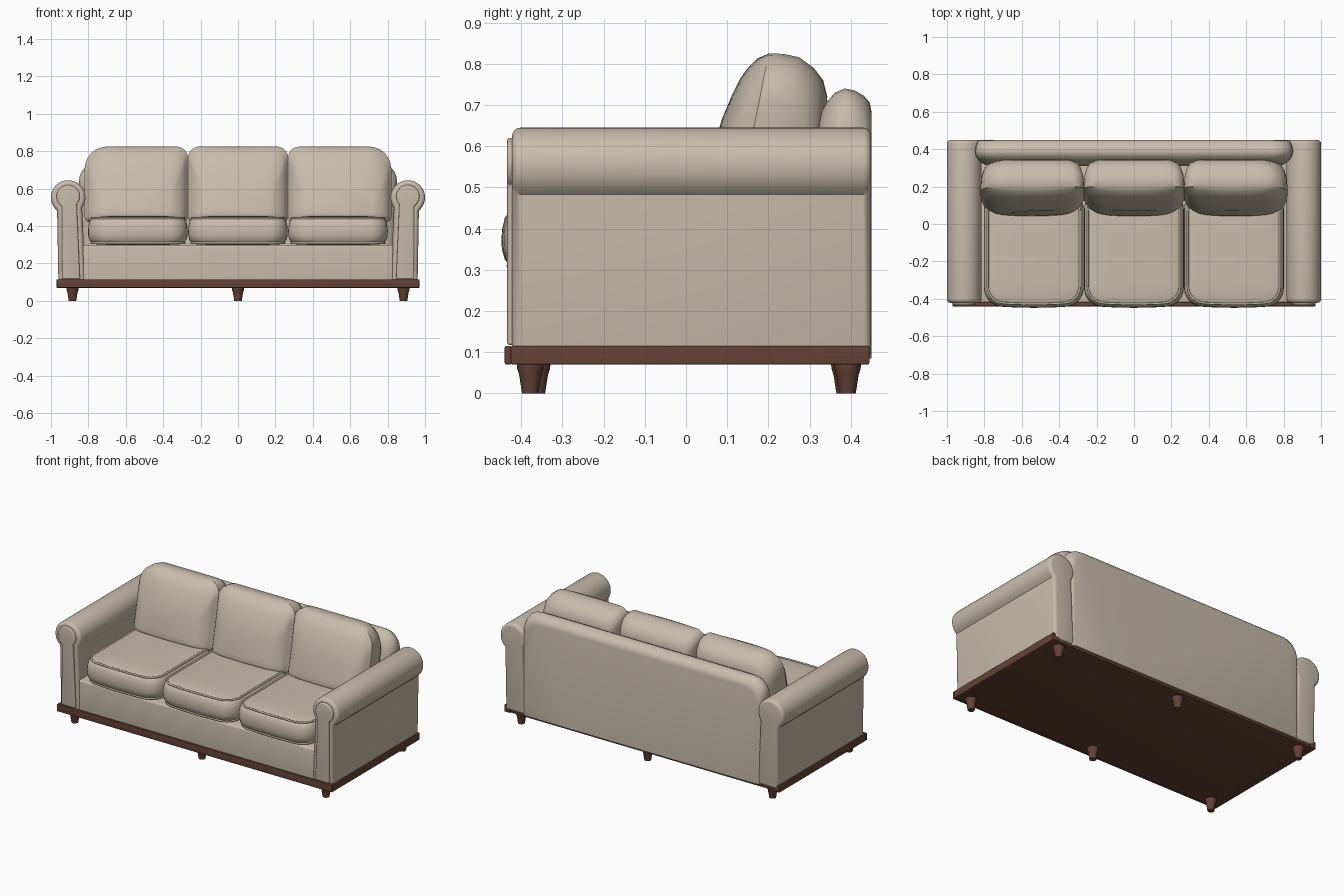
import bpy, bmesh, math
from mathutils import Vector

if "Cube" in bpy.data.objects:
    bpy.data.objects.remove(bpy.data.objects["Cube"])


def material(name, color):
    m = bpy.data.materials.new(name)
    m.diffuse_color = (*color, 1)
    m.use_nodes = True
    m.node_tree.nodes["Principled BSDF"].inputs["Base Color"].default_value = m.diffuse_color
    return m


FABRIC = material("beige_fabric", (0.58, 0.51, 0.41))
WOOD = material("dark_wood", (0.13, 0.055, 0.037))


def finish(name, bm, mat, bevel=0.0, angle=50, segments=4):
    """Bevel sharp edges, recalculate normals and make a smooth-shaded object."""
    bmesh.ops.recalc_face_normals(bm, faces=bm.faces)
    if bevel:
        sharp = [e for e in bm.edges if e.calc_face_angle(0) > math.radians(angle)]
        bmesh.ops.bevel(bm, geom=sharp, offset=bevel, segments=segments,
                        profile=0.5, affect='EDGES', clamp_overlap=True)
    mesh = bpy.data.meshes.new(name)
    bm.to_mesh(mesh)
    bm.free()
    ob = bpy.data.objects.new(name, mesh)
    bpy.context.collection.objects.link(ob)
    mesh.materials.append(mat)
    bpy.ops.object.select_all(action='DESELECT')
    ob.select_set(True)
    bpy.context.view_layer.objects.active = ob
    bpy.ops.object.shade_smooth_by_angle(angle=math.radians(40))
    return ob


def loft(name, rings, mat, bevel=0.0):
    """Skin a stack of equal-length closed rings and cap both ends."""
    bm = bmesh.new()
    vs = [[bm.verts.new(p) for p in r] for r in rings]
    n = len(rings[0])
    for a, b in zip(vs, vs[1:]):
        for i in range(n):
            j = (i + 1) % n
            bm.faces.new((a[i], a[j], b[j], b[i]))
    bm.faces.new(vs[0])
    bm.faces.new(vs[-1])
    return finish(name, bm, mat, bevel)


def box(name, lo, hi, mat, bevel):
    rings = [[(lo[0], lo[1], z), (hi[0], lo[1], z), (hi[0], hi[1], z), (lo[0], hi[1], z)]
             for z in (lo[2], hi[2])]
    return loft(name, rings, mat, bevel)


def rounded_rect(u0, u1, v0, v1, radii, steps=6, side=6):
    """Outline with radii (bottom left, bottom right, top right, top left)."""
    pts = []
    corners = [(u0, v0, 1, 1, 180), (u1, v0, -1, 1, 270),
               (u1, v1, -1, -1, 0), (u0, v1, 1, -1, 90)]
    for (u, v, su, sv, start), r in zip(corners, radii):
        for i in range(steps + 1):
            a = math.radians(start + 90 * i / steps)
            pts.append((u + su * r + r * math.cos(a), v + sv * r + r * math.sin(a)))
    out = []
    for i, p in enumerate(pts):
        out.append(p)
        if i % (steps + 1) == steps:      # subdivide the straight sides
            q = pts[(i + 1) % len(pts)]
            for k in range(1, side):
                t = k / side
                out.append((p[0] + (q[0] - p[0]) * t, p[1] + (q[1] - p[1]) * t))
    return out


def piping(name, ring):
    cu = bpy.data.curves.new(name, 'CURVE')
    cu.dimensions = '3D'
    cu.bevel_depth = 0.006
    cu.bevel_resolution = 2
    sp = cu.splines.new('POLY')
    sp.points.add(len(ring) - 1)
    for p, co in zip(sp.points, ring):
        p.co = (*co, 1)
    sp.use_cyclic_u = True
    cu.materials.append(FABRIC)
    bpy.context.collection.objects.link(bpy.data.objects.new(name, cu))


# Wooden plinth: base board, side rails and front rail
box("base_board", (-0.96, -0.43, 0.072), (0.96, 0.44, 0.11), WOOD, 0.002)
box("front_rail", (-0.97, -0.44, 0.07), (0.97, -0.424, 0.115), WOOD, 0.004)
for s, side in ((-1, "left"), (1, "right")):
    xs = sorted((s * 0.93, s * 0.97))
    box(side + "_rail", (xs[0], -0.425, 0.07), (xs[1], 0.445, 0.115), WOOD, 0.004)

# Tapered legs
for row, y, mid in (("front", -0.378, -0.362), ("back", 0.392, 0.385)):
    for col, x in (("left", -0.885), ("middle", 0), ("right", 0.885)):
        cy = mid if x == 0 else y
        rings = [[(x + r * math.cos(i * math.tau / 20), cy + r * math.sin(i * math.tau / 20), z)
                  for i in range(20)]
                 for r, z in ((0.020, 0), (0.027, 0.045), (0.032, 0.06), (0.033, 0.074))]
        loft(f"{row}_{col}_leg", rings, WOOD)

# Upholstered seat base
box("seat_base", (-0.83, -0.42, 0.085), (0.83, 0.43, 0.30), FABRIC, 0.012)

# Backrest with rolled top edge
rings = []
for y, inset in ((0.31, 0.16), (0.317, 0.09), (0.328, 0.055), (0.342, 0.032), (0.362, 0.010),
                 (0.385, 0), (0.41, 0.005), (0.432, 0.018), (0.446, 0.034), (0.45, 0.055)):
    dx = inset * 0.6
    rings.append([(x, y, z) for x, z in rounded_rect(
        -0.85 + dx, 0.85 - dx, 0.085, 0.74 - inset, (0.01, 0.01, 0.10, 0.10))])
loft("backrest", rings, FABRIC)


def arm_profile(inner, outer, cx, cz, r, a0, a1):
    """Leg of the arm on both sides joined by a round roll on top."""
    arc = [math.radians(a0 + (a1 - a0) * i / 28) for i in range(29)]
    return [inner] + [(cx + r * math.cos(a), cz + r * math.sin(a)) for a in arc] + [outer]


# Rolled arms with raised front panels
ARM = arm_profile((0.815, 0.086), (0.96, 0.086), 0.908, 0.553, 0.092, 216, -50)
PANEL = arm_profile((0.845, 0.117), (0.942, 0.117), 0.908, 0.558, 0.062, 222, -58)
for s, side in ((-1, "left"), (1, "right")):
    for part, prof, y0, y1, bev in (("arm", ARM, -0.422, 0.45, 0.02),
                                    ("arm_front_panel", PANEL, -0.434, -0.40, 0.007)):
        loft(f"{side}_{part}", [[(s * x, y, z) for x, z in prof] for y in (y0, y1)],
             FABRIC, bev)

# Cushions, three across
SEAT = ((0.10, 0.300), (0.05, 0.301), (0.022, 0.307), (0.008, 0.325), (0.001, 0.35),
        (0, 0.375), (0.002, 0.40), (0.008, 0.425), (0.018, 0.44), (0.035, 0.446),
        (0.07, 0.450), (0.13, 0.454))
BACK = ((0.078, 0.22), (0.083, 0.16), (0.096, 0.10), (0.108, 0.06), (0.121, 0.035),
        (0.140, 0.012), (0.165, 0), (0.20, 0.001), (0.24, 0.009), (0.281, 0.035),
        (0.31, 0.065), (0.328, 0.105), (0.335, 0.16))


def seat_ring(x0, x1, inset, z):
    cx, hx = (x0 + x1) / 2, (x1 - x0) / 2
    r = max(0.09 - inset * 0.4, 0.03)
    ring = []
    for x, y in rounded_rect(x0 + inset, x1 - inset, -0.434 + inset, 0.17 - inset, (r,) * 4):
        if y < -0.2:                      # bowed front
            y -= 0.014 * (1 - ((x - cx) / hx) ** 2)
        ring.append((x, y, z))
    return ring


def back_ring(x0, x1, radii, y, inset):
    cx, hx = (x0 + x1) / 2, (x1 - x0) / 2
    dx = inset * 0.45
    ring = []
    for x, z in rounded_rect(x0 + dx, x1 - dx, 0.42 + inset * 0.2, 0.825 - inset, radii):
        bow = 0.02 * ((x - cx) / hx) ** 2 if y < 0.165 else 0
        ring.append((x, y + bow + 0.2 * (z - 0.645), z))
    return ring


for i, col in enumerate(("left", "middle", "right")):
    x0 = -0.802 + i * 0.535
    x1 = x0 + 0.533
    loft(col + "_seat_cushion", [seat_ring(x0, x1, *s) for s in SEAT], FABRIC)
    piping(col + "_seat_top_piping", seat_ring(x0, x1, 0.020, 0.442))
    piping(col + "_seat_bottom_piping", seat_ring(x0, x1, 0.018, 0.309))
    bx0 = (-0.82, -0.268, 0.268)[i]
    bx1 = (-0.268, 0.268, 0.82)[i]
    tl, tr = ((0.12, 0.06), (0.06, 0.06), (0.06, 0.12))[i]
    loft(col + "_back_cushion",
         [back_ring(bx0, bx1, (0.03, 0.03, tr, tl), *b) for b in BACK], FABRIC)
